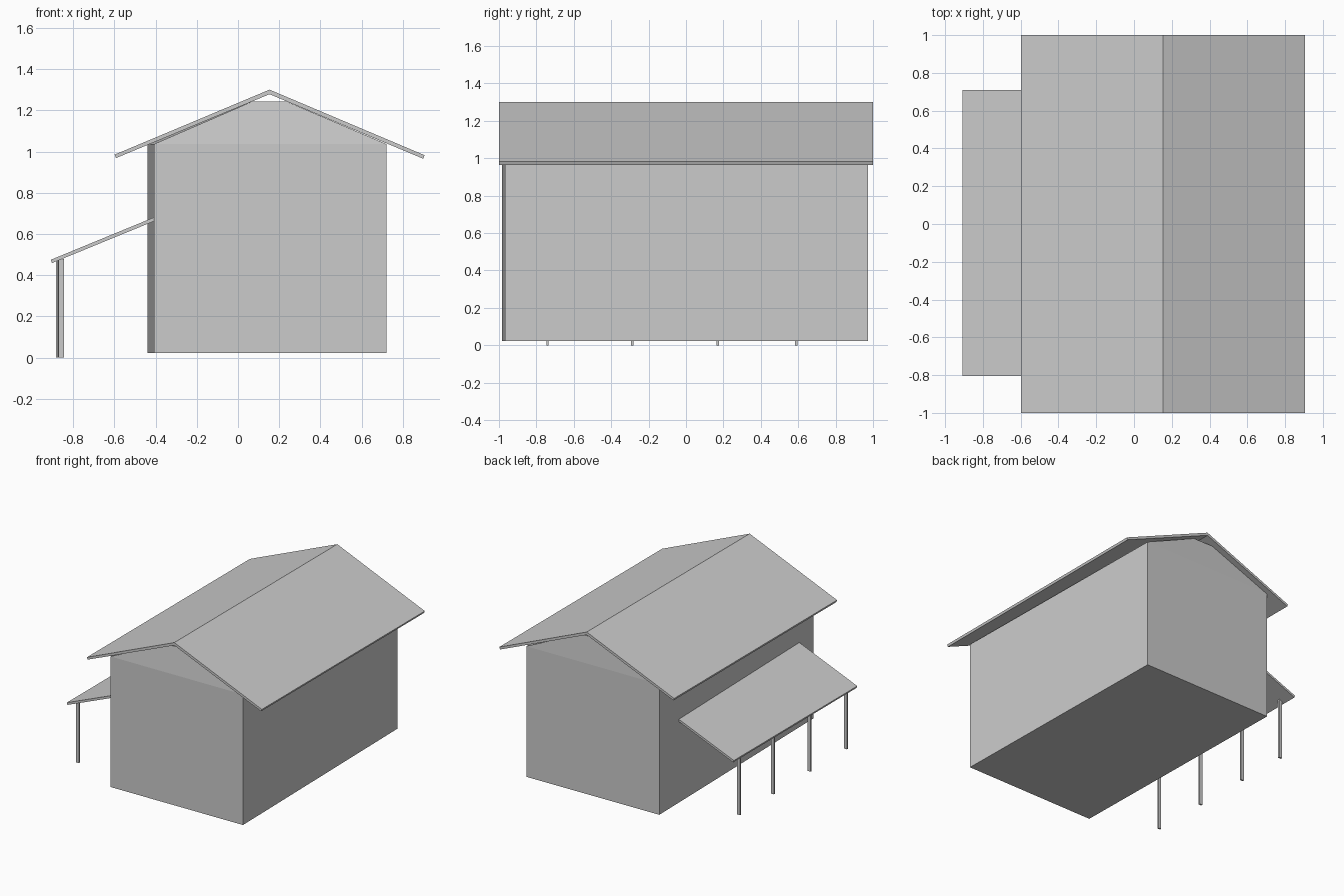
import bpy

if "Cube" in bpy.data.objects:
    bpy.data.objects.remove(bpy.data.objects["Cube"])


def mesh_object(name, verts, faces):
    mesh = bpy.data.meshes.new(name)
    mesh.from_pydata(verts, [], faces)
    obj = bpy.data.objects.new(name, mesh)
    bpy.context.collection.objects.link(obj)
    return obj


def loft(name, *rings):
    """Closed solid through rings of points, ordered counter-clockwise along the loft."""
    n = len(rings[0])
    verts = [v for ring in rings for v in ring]
    faces = [list(range(n))[::-1], [len(verts) - n + i for i in range(n)]]
    for r in range(len(rings) - 1):
        for i in range(n):
            j = (i + 1) % n
            a, b = r * n, (r + 1) * n
            faces.append([a + i, a + j, b + j, b + i])
    return mesh_object(name, verts, faces)


def extrude_y(name, profile, y0, y1):
    """Prism from a clockwise-in-(x, z) profile swept along y."""
    return loft(name, *[[(x, y, z) for x, z in profile] for y in (y0, y1)])


# House body: slightly turned box with a gable narrowing up under the roof
plan = [(-0.407, -0.983), (0.72, -0.967), (0.69, 0.974), (-0.44, 0.956)]
gable_top = [(0.07, -0.95), (0.235, -0.95), (0.235, 0.95), (0.07, 0.95)]
loft("house_body",
     [(x, y, 0.022) for x, y in plan],
     [(x, y, 1.036) for x, y in plan],
     [(x, y, 1.243) for x, y in gable_top])

# Main roof: folded slab
extrude_y("main_roof",
          [(-0.598, 0.985), (-0.592, 0.968), (0.153, 1.278), (0.898, 0.965),
           (0.905, 0.982), (0.153, 1.30)][::-1][::-1],
          -1.0, 1.0)

# Porch roof on the left side
extrude_y("porch_roof",
          [(-0.908, 0.475), (-0.902, 0.459), (-0.40, 0.665), (-0.40, 0.684)],
          -0.805, 0.71)

# Porch posts, following the slight turn of the house
for i, y in enumerate((-0.74, -0.287, 0.17, 0.59)):
    x = -0.857 - 0.004 * i
    corners = [(x - 0.013, y - 0.006), (x + 0.013, y - 0.006),
               (x + 0.013, y + 0.006), (x - 0.013, y + 0.006)]
    loft(f"porch_post_{i + 1}",
         [(px, py, 0.0) for px, py in corners],
         [(px, py, 0.478) for px, py in corners])

# Consistent outward normals
import bmesh
for obj in bpy.context.collection.objects:
    bm = bmesh.new()
    bm.from_mesh(obj.data)
    bmesh.ops.recalc_face_normals(bm, faces=bm.faces)
    bm.to_mesh(obj.data)
    bm.free()
